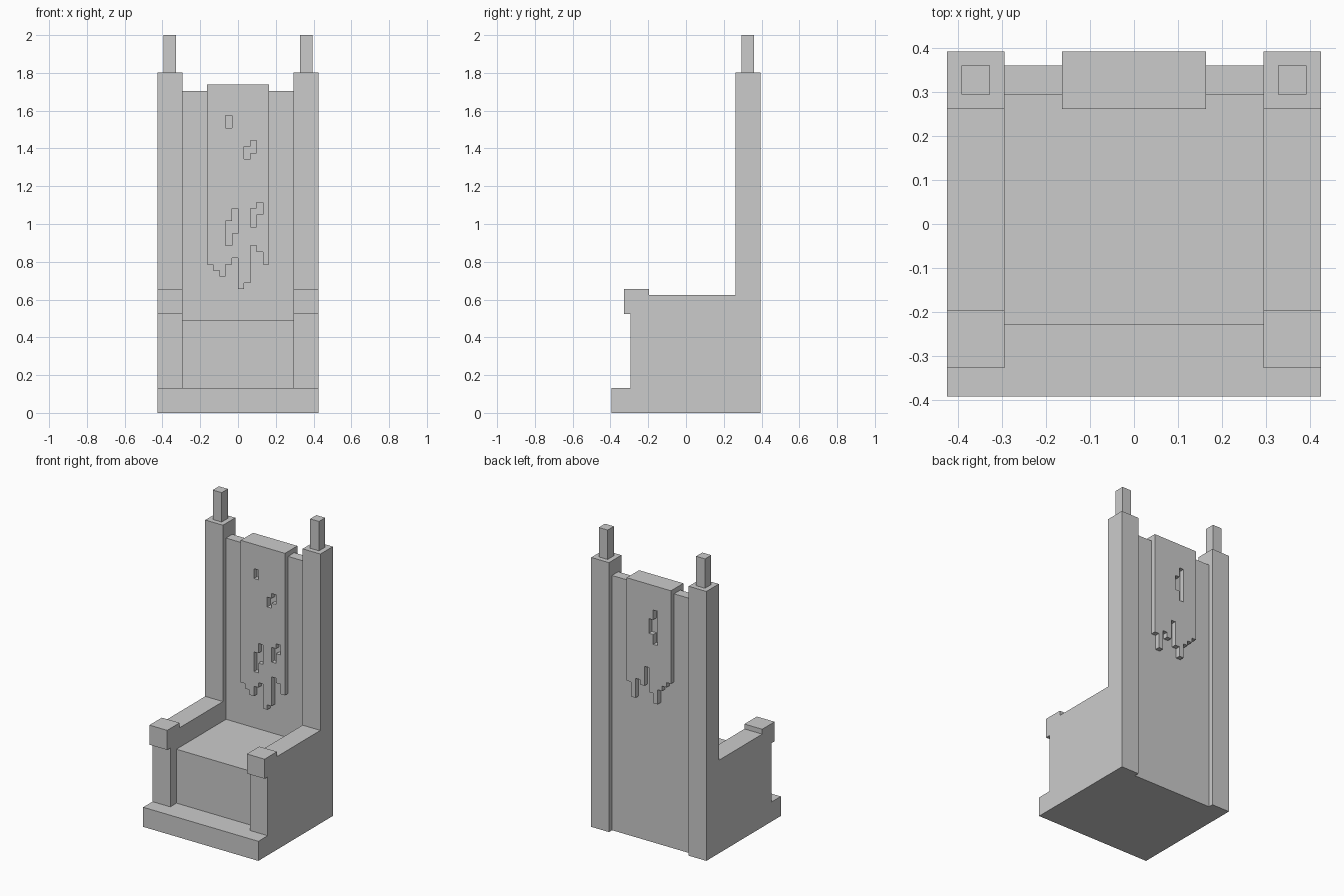
import bpy, bmesh
from mathutils import Vector

if "Cube" in bpy.data.objects:
    bpy.data.objects.remove(bpy.data.objects["Cube"])

U = 2 / 61  # one block; all sizes below are in blocks


def finish(name, bm, mirror=False):
    bmesh.ops.recalc_face_normals(bm, faces=bm.faces)
    bmesh.ops.scale(bm, vec=(U, U, U), verts=bm.verts)
    mesh = bpy.data.meshes.new(name)
    bm.to_mesh(mesh)
    bm.free()
    obj = bpy.data.objects.new(name, mesh)
    bpy.context.collection.objects.link(obj)
    if mirror:
        obj.modifiers.new("Mirror", 'MIRROR').use_axis[0] = True
    return obj


def extrude(bm, faces, vec):
    out = bmesh.ops.extrude_face_region(bm, geom=faces, use_keep_orig=True)
    moved = [g for g in out["geom"] if isinstance(g, bmesh.types.BMVert)]
    bmesh.ops.translate(bm, vec=Vector(vec), verts=moved)


def prism(name, points, vec, mirror=False):
    bm = bmesh.new()
    face = bm.faces.new([bm.verts.new(p) for p in points])
    extrude(bm, [face], vec)
    return finish(name, bm, mirror)


def box(name, x, y, z, mirror=False):
    pts = [(x[0], y[0], z[0]), (x[1], y[0], z[0]),
           (x[1], y[1], z[0]), (x[0], y[1], z[0])]
    return prism(name, pts, (0, 0, z[1] - z[0]), mirror)


def banner(name, y, bottoms, holes):
    """Ragged one-block-thick cloth; bottoms run from x=-5 to x=4."""
    bm = bmesh.new()
    grid = {}

    def vert(i, k):
        if (i, k) not in grid:
            grid[i, k] = bm.verts.new((i, y, k))
        return grid[i, k]

    for i, low in enumerate(bottoms, -5):
        for k in range(low, 53):
            if any(c == i and a <= k < b for c, a, b in holes):
                continue
            bm.faces.new([vert(i, k), vert(i + 1, k),
                          vert(i + 1, k + 1), vert(i, k + 1)])
    extrude(bm, bm.faces[:], (0, 1, 0))
    bmesh.ops.recalc_face_normals(bm, faces=bm.faces)
    bmesh.ops.dissolve_limit(bm, angle_limit=0.01, verts=bm.verts, edges=bm.edges)
    return finish(name, bm)


# Plinth with front step
plan = [(-13, -12), (13, -12), (13, 8), (9, 8), (9, 9), (-9, 9), (-9, 8), (-13, 8)]
prism("plinth", [(x, y, 0) for x, y in plan], (0, 0, 4))

# Seat block and back panel
box("seat", (-9, 9), (-7, 9), (4, 15))
box("back_panel", (-9, 9), (9, 11), (0, 52))

# Armrests with raised hand knobs
side = [(-9, 4), (8, 4), (8, 19), (-6, 19), (-6, 20), (-10, 20), (-10, 16), (-9, 16)]
prism("armrests", [(9, y, z) for y, z in side], (4, 0, 0), mirror=True)

# Back posts and finials
box("back_posts", (9, 13), (8, 12), (0, 55), mirror=True)
box("finials", (10, 12), (9, 11), (55, 61), mirror=True)

# Torn cloth draped over the back
box("cloth_top", (-5, 5), (9, 11), (52, 53))
banner("cloth_front", 8, [24, 23, 22, 24, 25, 20, 21, 27, 26, 24],
       [(-2, 46, 48), (1, 41, 43), (2, 42, 44), (-2, 27, 31),
        (-1, 29, 33), (2, 30, 33), (3, 32, 34)])
banner("cloth_back", 11, [34, 33, 32, 29, 31, 36, 32, 33, 29, 32],
       [(-2, 41, 48), (-1, 43, 46)])
